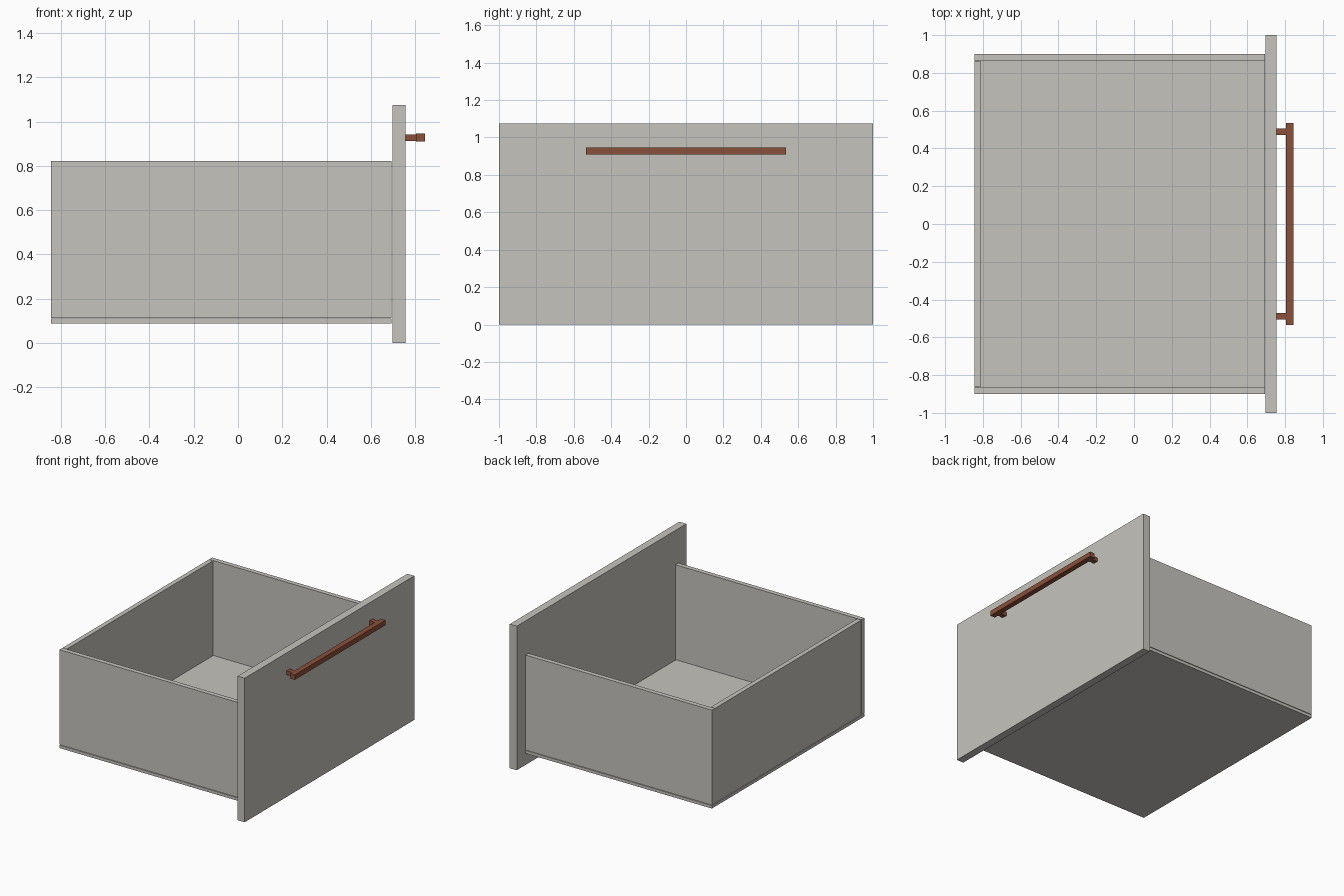
import bpy
import bmesh

default = bpy.data.objects.get("Cube")
if default:
    bpy.data.objects.remove(default, do_unlink=True)


def material(name, rgb):
    mat = bpy.data.materials.new(name)
    mat.use_nodes = True
    mat.diffuse_color = (*rgb, 1)
    mat.node_tree.nodes["Principled BSDF"].inputs["Base Color"].default_value = (*rgb, 1)
    return mat


def box(name, xs, ys, zs, mat):
    """Flat-faced board spanning the given x, y and z ranges."""
    bm = bmesh.new()
    bmesh.ops.create_cube(bm, size=1)
    for v in bm.verts:
        v.co = [r[0] if c < 0 else r[1] for c, r in zip(v.co, (xs, ys, zs))]
    mesh = bpy.data.meshes.new(name)
    bm.to_mesh(mesh)
    bm.free()
    mesh.materials.append(mat)
    obj = bpy.data.objects.new(name, mesh)
    bpy.context.collection.objects.link(obj)
    return obj


grey = material("warm grey board", (0.56, 0.55, 0.51))
brown = material("reddish brown handle", (0.26, 0.08, 0.042))

# Drawer box: thin joints are left between the boards
gap = 0.004
back_x, front_x = -0.844, 0.693
outer_y, inner_y = 0.9, 0.865
floor_z, floor_top, rim_z = 0.088, 0.11, 0.822
wall_z = (floor_top + gap, rim_z)

box("floor_panel", (back_x, front_x), (-outer_y, outer_y), (floor_z, floor_top), grey)
box("back_panel", (back_x, back_x + 0.035), (gap - inner_y, inner_y - gap), wall_z, grey)
for side, s in (("left", 1), ("right", -1)):
    ys = sorted((s * inner_y, s * outer_y))
    box(side + "_side_panel", (back_x, front_x), ys, wall_z, grey)

# Overhanging drawer front
face_x = 0.755
box("front_panel", (front_x + gap, face_x), (-1, 1), (0, 1.075), grey)

# Bar handle on two posts
bar_x = 0.804
box("handle_bar", (bar_x, 0.844), (-0.535, 0.535), (0.909, 0.946), brown)
for side, s in (("left", 1), ("right", -1)):
    y = s * 0.488
    box(side + "_handle_post", (face_x, bar_x), (y - 0.018, y + 0.018), (0.913, 0.942), brown)
